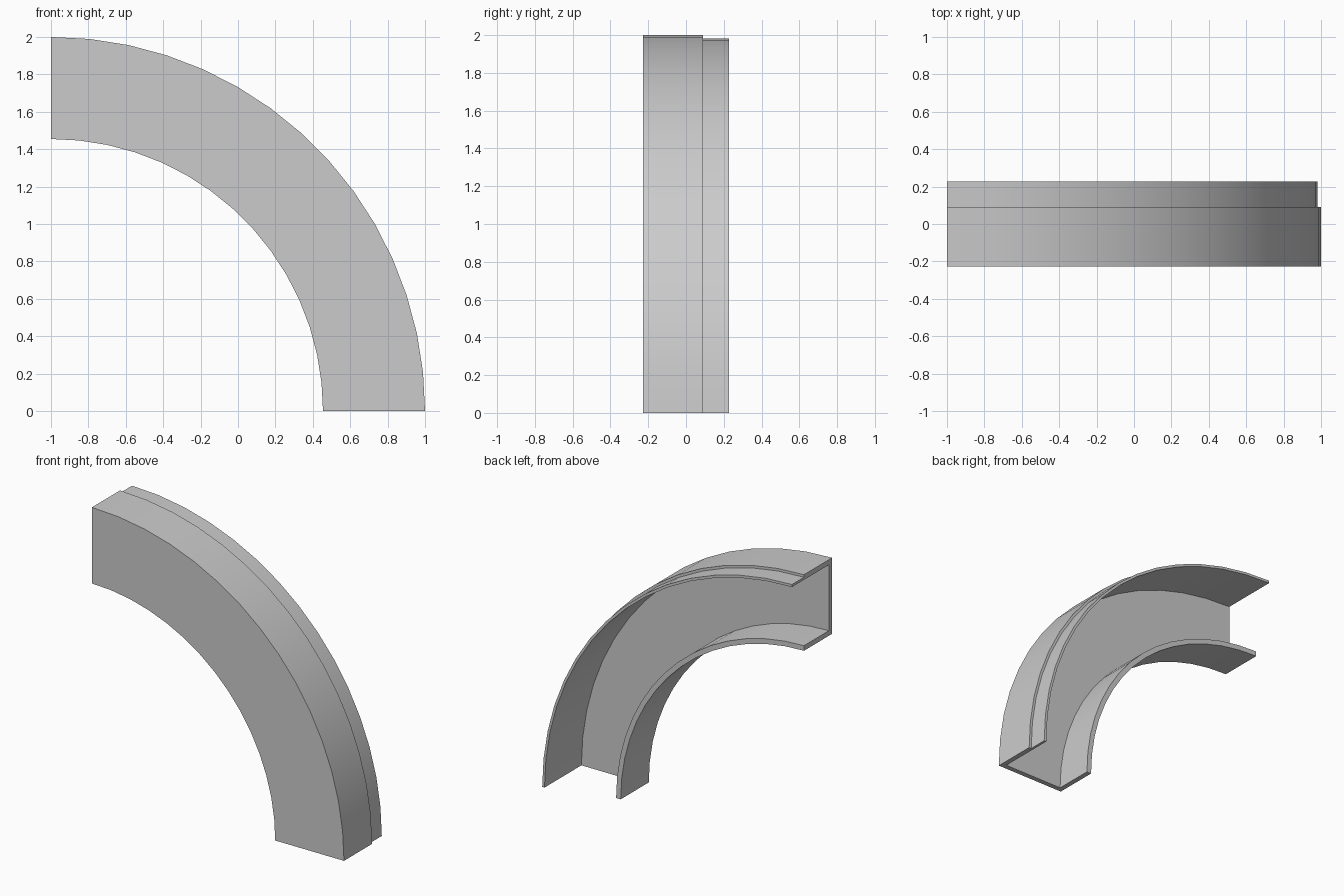
import bpy
import bmesh
from math import radians
from mathutils import Matrix, Vector

old = bpy.data.objects.get("Cube")
if old:
    bpy.data.objects.remove(old, do_unlink=True)

# Main dimensions
OUTER, INNER = 2.0, 1.4545    # radii of the bend
HALF = 0.2273                 # half of the depth
STEP = 0.0909                 # where the outer wall steps in to a thin lip
WALL, LIP = 0.0364, 0.0182
SEGMENTS = 15

# Channel cross-section as (radius, y), open to the back
section = [
    (INNER, -HALF), (OUTER, -HALF),
    (OUTER, STEP), (OUTER - LIP, STEP), (OUTER - LIP, HALF),
    (OUTER - WALL, HALF), (OUTER - WALL, WALL - HALF),
    (INNER + WALL, WALL - HALF), (INNER + WALL, STEP), (INNER, STEP),
]

# Sweep the section through a quarter turn about the lower left corner
bm = bmesh.new()
centre = Vector((-1, 0, 0))
rings = []
for i in range(SEGMENTS + 1):
    turn = Matrix.Rotation(-radians(90) * i / SEGMENTS, 3, 'Y')
    rings.append([bm.verts.new(centre + turn @ Vector((r, y, 0))) for r, y in section])
for a, b in zip(rings, rings[1:]):
    for j in range(len(section)):
        k = (j + 1) % len(section)
        bm.faces.new((a[j], a[k], b[k], b[j]))
bm.faces.new(rings[0])
bm.faces.new(rings[-1])
bmesh.ops.recalc_face_normals(bm, faces=bm.faces)

mesh = bpy.data.meshes.new("curved_channel")
bm.to_mesh(mesh)
bm.free()
channel = bpy.data.objects.new("curved_channel", mesh)
bpy.context.collection.objects.link(channel)

# Plain grey finish
grey = bpy.data.materials.new("light_grey")
grey.use_nodes = True
colour = (0.6, 0.6, 0.6, 1)
grey.diffuse_color = colour
grey.node_tree.nodes["Principled BSDF"].inputs["Base Color"].default_value = colour
mesh.materials.append(grey)

# Smooth curved walls with crisp corners
bpy.ops.object.select_all(action='DESELECT')
channel.select_set(True)
bpy.context.view_layer.objects.active = channel
bpy.ops.object.shade_smooth_by_angle(angle=radians(30))
